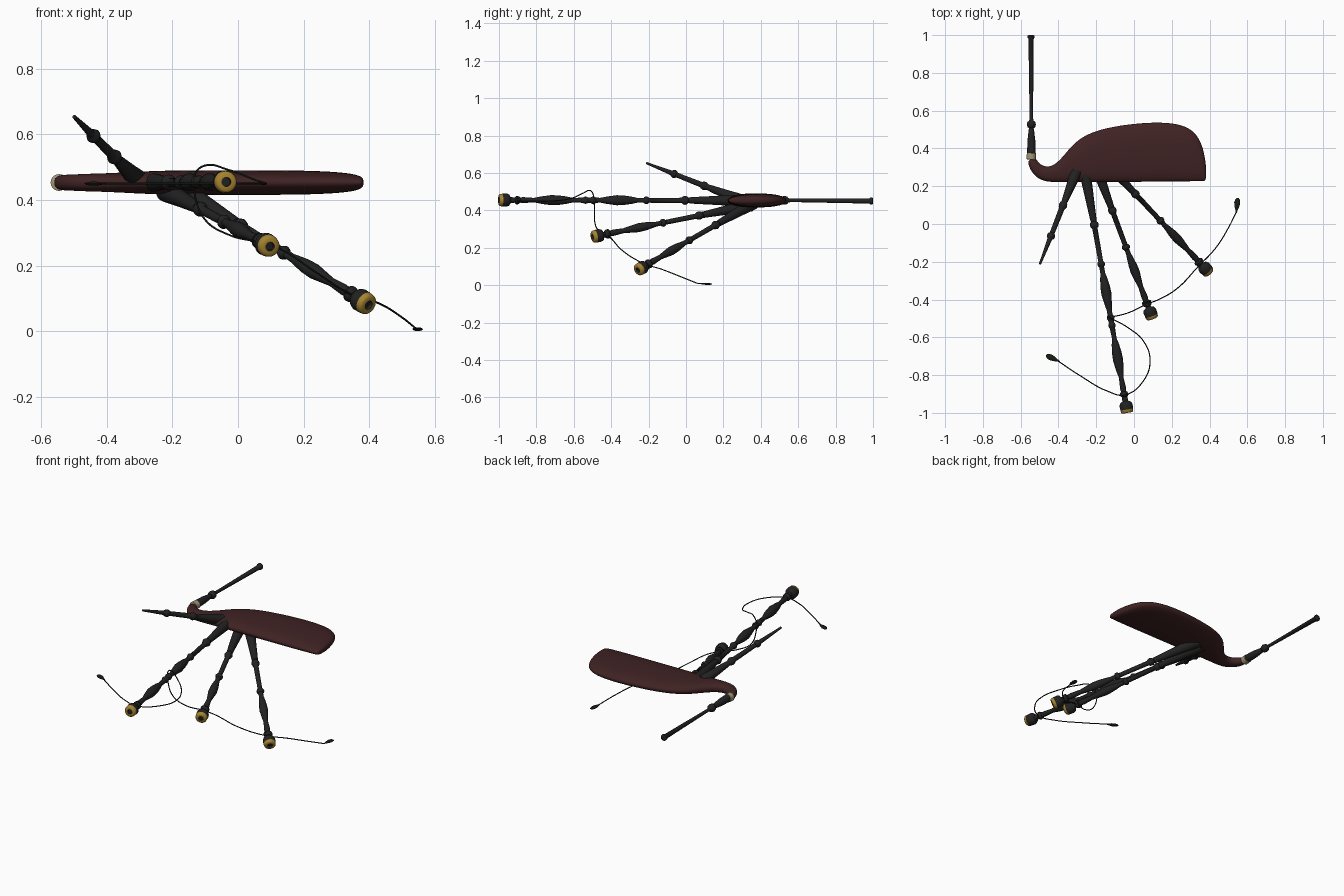
import bpy, bmesh, math
from mathutils import Vector

if "Cube" in bpy.data.objects:
    bpy.data.objects.remove(bpy.data.objects["Cube"])


def material(name, rgb):
    m = bpy.data.materials.new(name)
    m.diffuse_color = (*rgb, 1)
    m.use_nodes = True
    m.node_tree.nodes["Principled BSDF"].inputs["Base Color"].default_value = m.diffuse_color
    return m


RED = material("dark red cloth", (0.050, 0.016, 0.017))
BLACK = material("black wood", (0.015, 0.016, 0.015))
GOLD = material("gold", (0.38, 0.23, 0.03))
IVORY = material("ivory", (0.36, 0.31, 0.19))
CORD = material("cord", (0.008, 0.012, 0.008))


def finish(bm, name, mats, angle=50):
    bmesh.ops.recalc_face_normals(bm, faces=bm.faces)
    me = bpy.data.meshes.new(name)
    bm.to_mesh(me)
    bm.free()
    for m in mats:
        me.materials.append(m)
    for p in me.polygons:
        p.use_smooth = True
    me.set_sharp_from_angle(angle=math.radians(angle))
    ob = bpy.data.objects.new(name, me)
    bpy.context.collection.objects.link(ob)
    return ob


def loft(bm, rings):
    """Skin a list of equal vertex rings and cap both ends."""
    n = len(rings[0])
    rows = [[bm.verts.new(p) for p in r] for r in rings]
    bands = []
    for a, b in zip(rows, rows[1:]):
        bands.append([bm.faces.new((a[i], a[(i + 1) % n], b[(i + 1) % n], b[i]))
                      for i in range(n)])
    bm.faces.new(rows[0])
    bm.faces.new(rows[-1])
    return bands


def turned(name, end, toward, profile, mats, gold_bands=(), flat=1.0, n=24):
    """Lathe a (distance from end, radius) profile along the line end -> toward."""
    end = Vector(end)
    axis = (Vector(toward) - end).normalized()
    side = axis.cross(Vector((0, 0, 1))).normalized()
    up = side.cross(axis)
    rings = [[end + axis * s + side * (r * math.cos(2 * math.pi * i / n))
              + up * (r * flat * math.sin(2 * math.pi * i / n)) for i in range(n)]
             for s, r in profile]
    bm = bmesh.new()
    bands = loft(bm, rings)
    for k in gold_bands:
        for f in bands[k]:
            f.material_index = 1
    return finish(bm, name, mats)


def bead(s, r, base, w=0.014):
    return [(s - w, base), (s - w * .7, r * .85), (s, r), (s + w * .7, r * .85), (s + w, base)]


def bulge(a, b, r, base):
    d = b - a
    return [(a, base), (a + d * .2, r * .75), (a + d * .45, r), (a + d * .65, r * .93),
            (a + d * .85, r * .72), (b, base)]


# Bag: (upper edge xy, lower edge xy, half thickness)
sections = [
    (-.520, .350, -.566, .342, .022), (-.506, .325, -.553, .290, .024),
    (-.482, .307, -.520, .248, .025), (-.450, .303, -.475, .225, .027),
    (-.420, .315, -.420, .221, .028), (-.380, .352, -.360, .221, .030),
    (-.335, .410, -.300, .221, .033), (-.280, .460, -.220, .221, .036),
    (-.200, .497, -.120, .221, .038), (-.080, .524, -.000, .221, .038),
    (.080, .541, .100, .222, .038), (.200, .538, .200, .223, .037),
    (.280, .518, .280, .224, .034), (.335, .475, .335, .225, .029),
    (.366, .405, .366, .226, .023), (.383, .310, .383, .228, .013)]
bag_rings = []
for ux, uy, lx, ly, h in sections:
    u, l = Vector((ux, uy, .453)), Vector((lx, ly, .453))
    c, a = (u + l) / 2, (u - l) / 2
    ring = []
    for i in range(20):
        t = 2 * math.pi * i / 20
        co, si = math.cos(t), math.sin(t)
        ring.append(c + a * math.copysign(abs(co) ** .88, co)
                    + Vector((0, 0, h * math.copysign(abs(si) ** .88, si))))
    bag_rings.append(ring)
bm = bmesh.new()
loft(bm, bag_rings)
bag = finish(bm, "bag", [RED], 180)
bag.modifiers.new("smooth", "SUBSURF").levels = 2
bag.modifiers["smooth"].render_levels = 2

# Drones: gold rimmed bell, beads and swellings, stock tapering into the bag
bell = [(.011, .001), (.011, .013), (0, .014), (0, .027), (.005, .032), (.018, .034),
        (.019, .034), (.042, .035), (.055, .030), (.063, .016)]
tenor = (bell + bead(.085, .025, .014) + [(.12, .017)] + bulge(.18, .37, .024, .013)
         + bead(.41, .022, .013) + bead(.62, .023, .014, .018)
         + [(.64, .017), (.80, .026), (.92, .034)])
bass = (bell + bead(.10, .023, .014) + [(.13, .016)] + bulge(.19, .40, .027, .012)
        + bead(.47, .020, .014) + bead(.51, .020, .014)
        + bulge(.55, .75, .027, .013) + bead(.80, .021, .013)
        + bead(1.01, .024, .014, .018) + [(1.04, .017), (1.23, .027), (1.33, .030)])
for name, end, toward, prof in (
        ("bass_drone", (-.035, -1.0, .455), (-.25, .22, .453), bass),
        ("middle_drone", (.098, -.5, .258), (-.17, .22, .402), tenor),
        ("side_drone", (.398, -.258, .08), (-.05, .22, .357), tenor)):
    turned(name, end, toward, prof, [BLACK, GOLD], (2, 3, 4))

# Blowpipe with narrow mouthpiece
turned("blowpipe", (-.498, -.212, .653), (-.32, .24, .475),
       [(0, .006), (.03, .007), (.14, .012)] + bead(.17, .022, .013, .016)
       + bead(.355, .023, .015, .018) + [(.40, .018), (.50, .026), (.56, .032)], [BLACK])

# Chanter, its stock and the ivory ferrule
turned("chanter", (-.545, 1, .45), (-.543, .36, .455),
       [(0, .013), (.004, .019), (.014, .019), (.02, .014), (.44, .009)]
       + bead(.473, .024, .012, .02) + [(.50, .014), (.56, .021), (.63, .023)], [BLACK])
turned("chanter_ferrule", (-.5425, .377, .454), (-.545, .335, .453),
       [(0, .021), (.002, .0245), (.034, .0255), (.036, .022)], [IVORY])


# Cords draped between the drones
def cord(name, pts):
    cu = bpy.data.curves.new(name, "CURVE")
    cu.dimensions = "3D"
    cu.bevel_depth = .003
    cu.bevel_resolution = 2
    cu.resolution_u = 8
    cu.use_fill_caps = True
    sp = cu.splines.new("BEZIER")
    sp.bezier_points.add(len(pts) - 1)
    for bp, p in zip(sp.bezier_points, pts):
        bp.co = p
        bp.handle_left_type = bp.handle_right_type = "AUTO"
    cu.materials.append(CORD)
    bpy.context.collection.objects.link(bpy.data.objects.new(name, cu))


cord("bass_cord", [(-.41, -.72, .45), (-.29, -.80, .45), (-.14, -.885, .45), (-.05, -.905, .45),
                   (.05, -.83, .45), (.085, -.72, .45), (.05, -.62, .462), (-.03, -.55, .492),
                   (-.10, -.51, .505), (-.13, -.495, .48), (-.132, -.49, .42), (-.10, -.488, .34),
                   (-.03, -.47, .295), (.065, -.425, .272)])
cord("side_cord", [(.065, -.425, .272), (.13, -.40, .25), (.23, -.34, .185), (.34, -.225, .115),
                   (.43, -.13, .085), (.50, -.02, .042), (.54, .06, .010)])

# Bands where the cords are tied to the drones
for name, p, q, r in (("bass_tie", (-.05, -.91, .455), (-.053, -.895, .455), .023),
                      ("upper_bass_tie", (-.124, -.495, .454), (-.127, -.48, .454), .018),
                      ("middle_tie", (.068, -.42, .274), (.063, -.405, .277), .025),
                      ("side_tie", (.346, -.203, .112), (.336, -.192, .118), .025)):
    turned(name, p, q, [(0, r * .8), (.003, r), (.009, r), (.012, r * .8)], [CORD])

# Flattened tassels
tassel = [(0, .005), (.008, .012), (.025, .016), (.045, .013), (.065, .006), (.08, .003)]
turned("bass_tassel", (-.465, -.695, .45), (-.40, -.725, .45), tassel, [CORD], flat=.4, n=12)
turned("side_tassel", (.549, .138, .006), (.541, .06, .009), tassel, [CORD], flat=.36, n=12)
